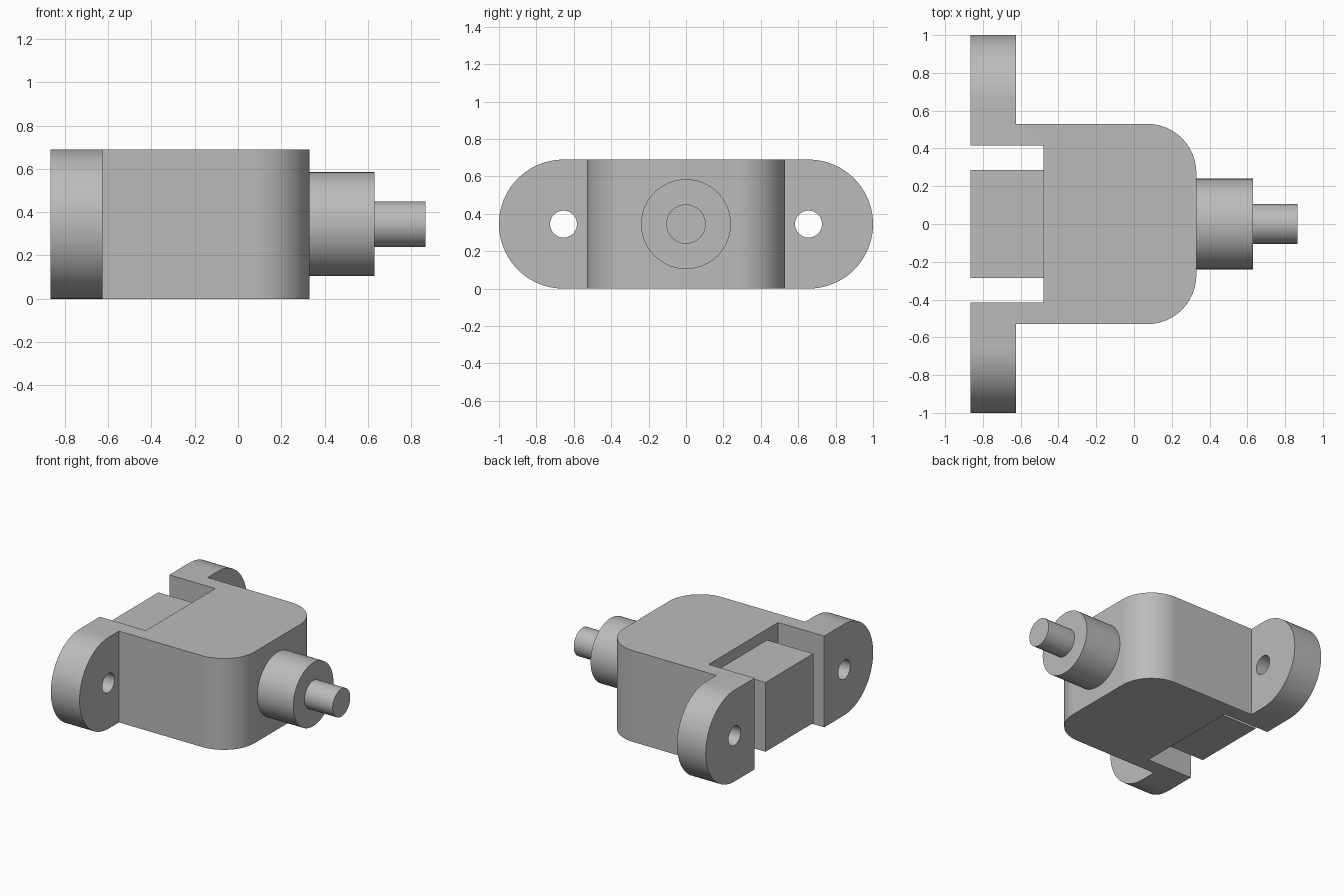
import bpy, bmesh
from math import pi, sin, cos, radians
from mathutils import Vector

cube = bpy.data.objects.get("Cube")
if cube:
    bpy.data.objects.remove(cube, do_unlink=True)

# Main sizes
H = 0.69
MID = H / 2
BACK, FRONT = -0.865, 0.33
HALF_W = 0.53
EAR_Y = 1 - MID

grey = bpy.data.materials.new("plain grey")
grey.use_nodes = True
grey.diffuse_color = (0.5, 0.5, 0.5, 1)
grey.node_tree.nodes["Principled BSDF"].inputs["Base Color"].default_value = grey.diffuse_color


def arc(cx, cy, r, start, end, n):
    """Points on an arc, angles in degrees."""
    angles = [radians(start + (end - start) * i / n) for i in range(n + 1)]
    return [(cx + r * cos(a), cy + r * sin(a)) for a in angles]


def prism(name, points, axis, low, high):
    """Extrude a closed profile along z (points are x, y) or x (points are y, z)."""
    bm = bmesh.new()
    place = (lambda p: (p[0], p[1], low)) if axis == "z" else (lambda p: (low, p[0], p[1]))
    face = bm.faces.new([bm.verts.new(place(p)) for p in points])
    ext = bmesh.ops.extrude_face_region(bm, geom=[face])
    move = Vector((0, 0, high - low)) if axis == "z" else Vector((high - low, 0, 0))
    bmesh.ops.translate(bm, vec=move, verts=[v for v in ext["geom"] if isinstance(v, bmesh.types.BMVert)])
    bmesh.ops.recalc_face_normals(bm, faces=bm.faces)
    mesh = bpy.data.meshes.new(name)
    bm.to_mesh(mesh)
    bm.free()
    mesh.materials.append(grey)
    obj = bpy.data.objects.new(name, mesh)
    bpy.context.collection.objects.link(obj)
    return obj


def rod(name, y, r, low, high):
    """Round rod along x at mid height."""
    return prism(name, arc(y, MID, r, 0, 360, 64)[:-1], "x", low, high)


def activate(obj):
    bpy.ops.object.select_all(action="DESELECT")
    obj.select_set(True)
    bpy.context.view_layer.objects.active = obj


def cut(obj, tool, operation):
    """Apply a boolean and discard the cutter."""
    tool.hide_render = True
    mod = obj.modifiers.new(operation, "BOOLEAN")
    mod.operation, mod.object, mod.solver = operation, tool, "EXACT"
    activate(obj)
    bpy.ops.object.modifier_apply(modifier=mod.name)
    bpy.data.objects.remove(tool, do_unlink=True)


# Housing plan: rounded nose, ears and open rear pocket, half then mirrored
half = arc(0.07, 0.27, 0.26, 0, 90, 20)
half += [(-0.625, HALF_W), (-0.625, 1.1), (BACK, 1.1), (BACK, 0.415), (-0.48, 0.415)]
plan = half + [(x, -y) for x, y in reversed(half)]
housing = prism("housing", plan, "z", -0.1, H + 0.1)

# Rounded ear ends and flat top and bottom
stadium = arc(EAR_Y, MID, MID, -90, 90, 40) + arc(-EAR_Y, MID, MID, 90, 270, 40)
cut(housing, prism("ear_rounding", stadium, "x", -1, 1), "INTERSECT")

# Screw holes
for side in (1, -1):
    cut(housing, rod("screw_hole", side * EAR_Y, 0.072, -1, -0.5), "DIFFERENCE")

# Plug block in the rear pocket
w = 0.285
plug = prism("plug_block", [(-w, 0.083), (w, 0.083), (w, H - 0.083), (-w, H - 0.083)], "x", BACK, -0.48)

# Cable collar and cable
collar = rod("cable_collar", 0, 0.24, FRONT, 0.63)
cable = rod("cable", 0, 0.105, 0.63, 0.865)

for obj in (housing, plug, collar, cable):
    activate(obj)
    bpy.ops.object.shade_smooth_by_angle(angle=radians(30))
